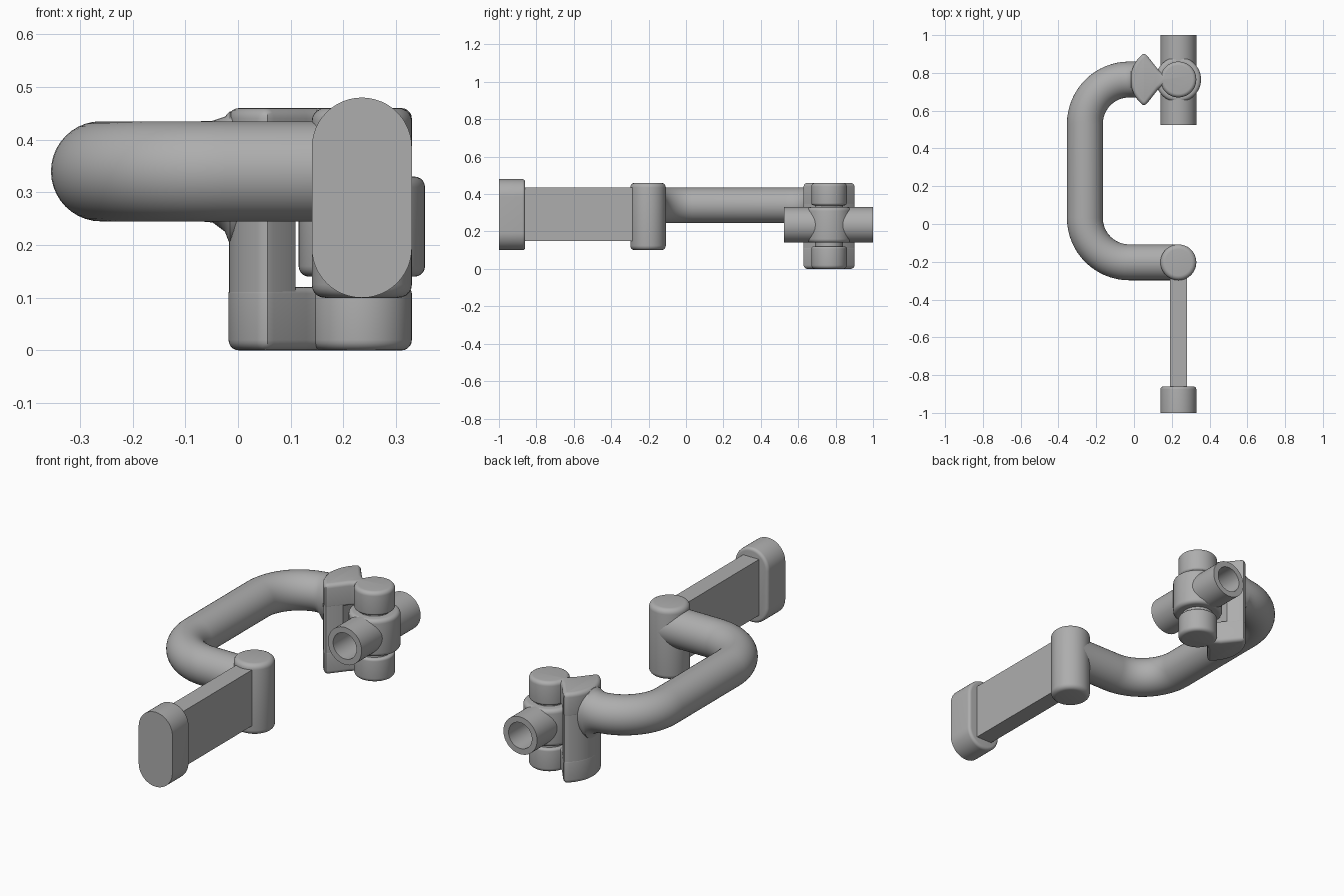
import bpy, bmesh
from math import sin, cos, pi, radians
from mathutils import Vector

cube = bpy.data.objects.get("Cube")
if cube:
    bpy.data.objects.remove(cube)

grey = bpy.data.materials.new("mid grey")
grey.use_nodes = True
COLOUR = (0.42, 0.42, 0.42, 1)
grey.diffuse_color = COLOUR
grey.node_tree.nodes["Principled BSDF"].inputs["Base Color"].default_value = COLOUR

PIVOT = Vector((0.235, -0.203, 0))    # hinge post centre
CLAMP = Vector((0.235, 0.765, 0))     # clamp centre
R = 0.095                             # shared tube radius
ARM_Z = 0.34
HUB_Z = 0.235


def loft(name, rings, closed=False):
    """Skin a list of equal rings; cap the ends or join last to first."""
    bm = bmesh.new()
    loops = [[bm.verts.new(p) for p in ring] for ring in rings]
    pairs = list(zip(loops, loops[1:]))
    if closed:
        pairs.append((loops[-1], loops[0]))
    else:
        bm.faces.new(loops[0])
        bm.faces.new(loops[-1])
    for a, b in pairs:
        for i in range(len(a)):
            j = (i + 1) % len(a)
            bm.faces.new((a[i], a[j], b[j], b[i]))
    bmesh.ops.recalc_face_normals(bm, faces=bm.faces)
    mesh = bpy.data.meshes.new(name)
    bm.to_mesh(mesh)
    bm.free()
    mesh.materials.append(grey)
    obj = bpy.data.objects.new(name, mesh)
    bpy.context.collection.objects.link(obj)
    bpy.ops.object.select_all(action='DESELECT')
    obj.select_set(True)
    bpy.context.view_layer.objects.active = obj
    bpy.ops.object.shade_smooth_by_angle(angle=radians(35))
    return obj


def arc(cx, cy, r, a0, a1, n):
    return [Vector((cx + r * cos(radians(a0 + (a1 - a0) * i / n)),
                    cy + r * sin(radians(a0 + (a1 - a0) * i / n)))) for i in range(n + 1)]


def circle(c, r, n=48):
    return arc(c.x, c.y, r, 0, 360, n)[:-1]


def inset(outline, d):
    """Offset a counter-clockwise outline inwards with mitred corners."""
    out = []
    for i, p in enumerate(outline):
        e0 = (p - outline[i - 1]).normalized()
        e1 = (outline[(i + 1) % len(outline)] - p).normalized()
        n0, n1 = Vector((-e0.y, e0.x)), Vector((-e1.y, e1.x))
        out.append(p + (n0 + n1) * d / (1 + n0.dot(n1)))
    return out


def prism(name, outline, low, high, r_low=0, r_high=0, place=lambda p, h: (p.x, p.y, h)):
    """Extrude an outline with rounded lower and upper rims."""
    steps = []
    for r, end, sign in ((r_low, low, 1), (r_high, high, -1)):
        n = 5 if r else 0
        part = [(r * (1 - sin(pi / 2 * k / max(n, 1))),
                 end + sign * r * (1 - cos(pi / 2 * k / max(n, 1)))) for k in range(n + 1)]
        steps += part if sign > 0 else part[::-1]
    return loft(name, [[place(p, h) for p in inset(outline, d)] for d, h in steps])


def along_y(p, h):
    return (p.x, h, p.y)


# Foot pad: upright stadium plate with a rounded rear rim
pad = arc(PIVOT.x, 0.385, R, 0, 180, 24) + arc(PIVOT.x, 0.195, R, 180, 360, 24)
prism("foot_pad", pad, -1.0, -0.86, 0, 0.015, along_y)

# Flat bar joining pad and hinge post
bar = [Vector(p) for p in ((0.19, 0.15), (0.28, 0.15), (0.28, 0.435), (0.19, 0.435))]
prism("flat_bar", bar, -0.88, PIVOT.y, place=along_y)

# Hinge post
prism("hinge_post", circle(PIVOT, R), 0.10, 0.46, 0.025, 0.025)

# Bent arm tube, flaring vertically where it meets the clamp
BEND = 0.235
bend_x = -0.025
path = [(PIVOT.x, PIVOT.y, 270)]
for cy, a0 in ((PIVOT.y + BEND, 270), (CLAMP.y - BEND, 180)):
    pts = arc(bend_x, cy, BEND, a0, a0 - 90, 16)
    path += [(p.x, p.y, a0 - 90 * i / 16) for i, p in enumerate(pts)]
rings = []


def tube_ring(x, y, angle, up, down):
    out = Vector((cos(radians(angle)), sin(radians(angle)), 0))
    ring = []
    for k in range(40):
        t = 2 * pi * k / 40
        rz = up if sin(t) > 0 else down
        ring.append(Vector((x, y, ARM_Z)) + out * R * cos(t) + Vector((0, 0, rz * sin(t))))
    return ring


for x, y, angle in path:
    flare = max(0, (x + 0.062) / 0.045) if angle < 120 else 0
    grow = 1 - (1 - min(flare, 1) ** 2) ** 0.5
    rings.append(tube_ring(x, y, angle, R + 0.02 * grow, R + 0.045 * grow))
rings.append(tube_ring(-0.015, CLAMP.y, 90, R + 0.019, R + 0.045))
rings.append(tube_ring(0.04, CLAMP.y, 90, R + 0.019, R + 0.045))
loft("bent_arm", rings)

# Clamp bracket: curved spine with two winged jaws
cy = CLAMP.y
upper_wing = [Vector((x, cy + y)) for x, y in ((0.13, 0.05), (0.068, 0.128), (0.056, 0.136))]
lower_wing = [Vector((p.x, 2 * cy - p.y)) for p in reversed(upper_wing)]
back = arc(0.156, cy, 0.174, 130, 230, 24)
jaw = arc(CLAMP.x, cy, R, -158, 158, 40) + upper_wing + back + lower_wing
prism("lower_jaw", jaw, 0, 0.12, 0.02, 0.012)
prism("upper_jaw", jaw, 0.34, 0.46, 0.012, 0.02)

edge = [Vector((0.11, cy - 0.075)), Vector((0.11, cy + 0.075))]
spine = edge + upper_wing[1:] + back + lower_wing[:-1]
prism("clamp_spine", inset(spine, 0.0005), 0.03, 0.43)

# Short pins between the jaws and the hub
prism("lower_pin", circle(CLAMP, 0.075), 0.10, 0.155)
prism("upper_pin", circle(CLAMP, 0.075), 0.315, 0.36)

# Rotating hub, drilled through for the cross tube
BORE = 0.066
hub = prism("hub", circle(CLAMP, 0.12), 0.14, 0.33, 0.02, 0.02)
bore_centre = Vector((CLAMP.x, HUB_Z))
cutter = prism("bore_cutter", circle(bore_centre, BORE + 0.005), 0.4, 1.2, place=along_y)
cutter.hide_render = True
cutter.hide_viewport = True
cut = hub.modifiers.new("bore", 'BOOLEAN')
cut.operation = 'DIFFERENCE'
cut.object = cutter

# Hollow cross tube
tube = [[along_y(p, y) for p in circle(bore_centre, r)]
        for r, y in ((R, 0.525), (R, 1.0), (BORE, 1.0), (BORE, 0.525))]
loft("cross_tube", tube, closed=True)
